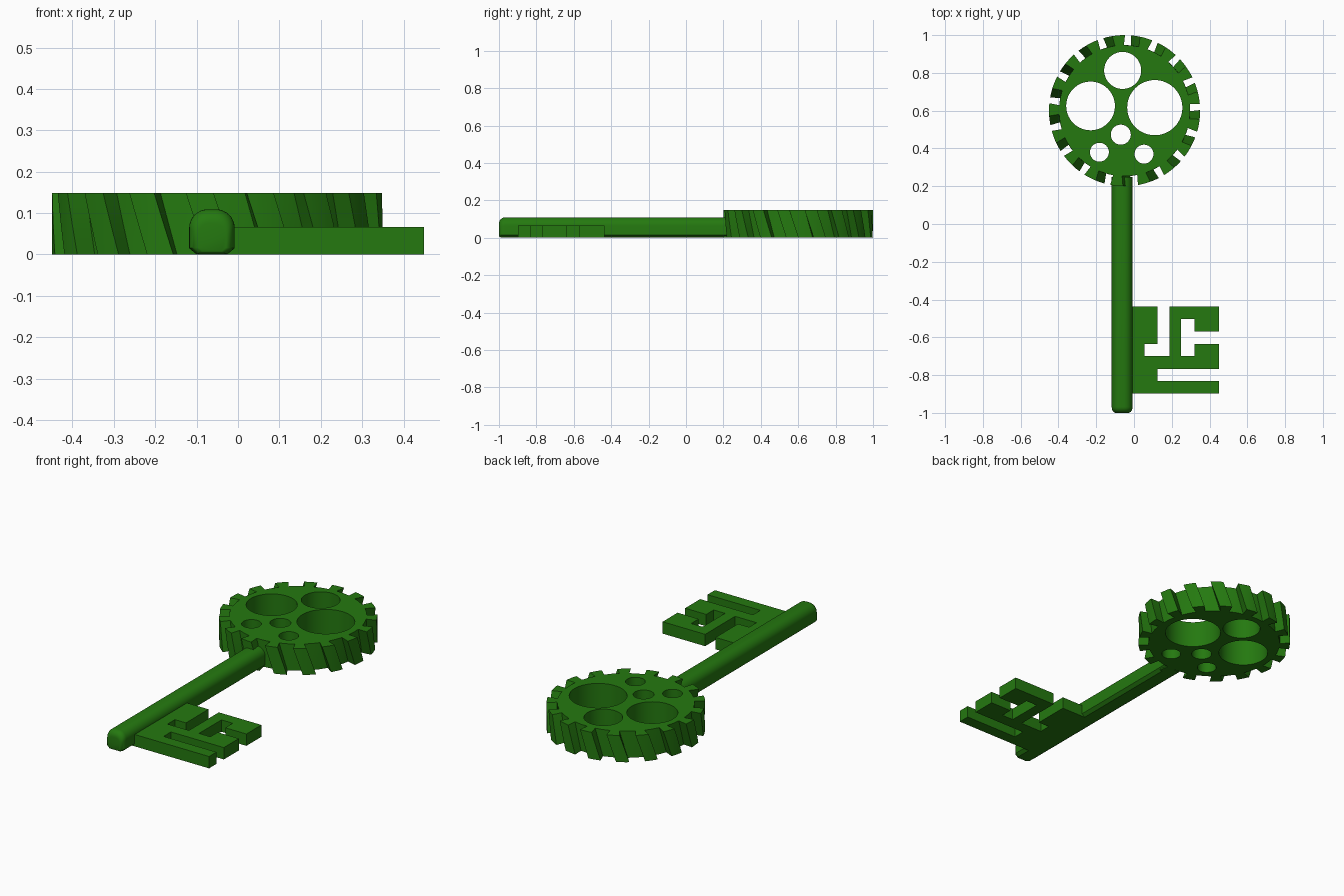
import bpy, bmesh
from math import sin, cos, pi, radians

if "Cube" in bpy.data.objects:
    bpy.data.objects.remove(bpy.data.objects["Cube"])

green = bpy.data.materials.new("green")
green.diffuse_color = (0.018, 0.19, 0.005, 1)
green.use_nodes = True
green.node_tree.nodes["Principled BSDF"].inputs["Base Color"].default_value = green.diffuse_color


def loft(name, rings):
    """Skin a stack of equal-length point rings and cap both ends."""
    bm = bmesh.new()
    rows = [[bm.verts.new(p) for p in ring] for ring in rings]
    n = len(rows[0])
    for a, b in zip(rows, rows[1:]):
        for i in range(n):
            j = (i + 1) % n
            bm.faces.new((a[i], a[j], b[j], b[i]))
    bm.faces.new(rows[0][::-1])
    bm.faces.new(rows[-1])
    bmesh.ops.recalc_face_normals(bm, faces=bm.faces)
    mesh = bpy.data.meshes.new(name)
    bm.to_mesh(mesh)
    bm.free()
    obj = bpy.data.objects.new(name, mesh)
    bpy.context.collection.objects.link(obj)
    mesh.materials.append(green)
    return obj


def smooth(obj, angle=30):
    bpy.ops.object.select_all(action='DESELECT')
    obj.select_set(True)
    bpy.context.view_layer.objects.active = obj
    bpy.ops.object.shade_smooth_by_angle(angle=radians(angle))


# Head: disc with 17 slots, twisted along its height
CX, CY, R, ROOT, H = -0.05, 0.60, 0.40, 0.347, 0.148
TEETH, SLOT, TWIST = 17, 11.5, 7.0
pitch = 360 / TEETH


def gear_ring(z, turn):
    pts = []
    for k in range(TEETH):
        mid = 274.5 + turn + k * pitch
        edge = SLOT / 2
        # slot floor, then tooth crest (slot walls are parallel)
        arc = [(ROOT, -edge * R / ROOT), (ROOT, 0), (ROOT, edge * R / ROOT)]
        arc += [(R, edge + (pitch - SLOT) * t / 4) for t in range(5)]
        for r, a in arc:
            a = radians(mid + a)
            pts.append((CX + r * cos(a), CY + r * sin(a), z))
    return pts


head = loft("key_head", [gear_ring(H * t / 4, TWIST * (1 - t / 4)) for t in range(5)])

# Round holes through the head
holes = [(-0.06, 0.813, 0.098), (-0.23, 0.625, 0.129), (0.11, 0.616, 0.146),
         (-0.07, 0.473, 0.053), (-0.183, 0.38, 0.05), (0.053, 0.37, 0.05)]
for x, y, r in holes:
    bpy.ops.mesh.primitive_cylinder_add(vertices=64, radius=r, depth=0.5, location=(x, y, 0.07))
    cutter = bpy.context.object
    cutter.name = "hole_cutter"
    cutter.hide_render = True
    bpy.context.view_layer.objects.active = head
    mod = head.modifiers.new("hole", 'BOOLEAN')
    mod.object = cutter
    mod.operation = 'DIFFERENCE'
    mod.solver = 'EXACT'
    bpy.ops.object.modifier_apply(modifier=mod.name)
    bpy.data.objects.remove(cutter)
smooth(head)

# Shaft: rounded top, chamfered flat bottom, rounded free end
SX, W, TOP, FILLET = -0.063, 0.055, 0.109, 0.045
half = [(W - 0.018, 0), (W, 0.015)]
half += [(W - FILLET + FILLET * cos(a), TOP - FILLET + FILLET * sin(a))
         for a in [pi / 2 * i / 8 for i in range(9)]]
profile = half + [(-x, z) for x, z in reversed(half)]


def shaft_ring(y, s):
    return [(SX + x * s, y, 0.02 + (z - 0.02) * s) for x, z in profile]


rings = []
for i in range(7):
    a = pi / 2 * i / 6
    rings.append(shaft_ring(-1 + 0.032 * (1 - cos(a)), 0.62 + 0.38 * sin(a)))
rings.append(shaft_ring(0.25, 1))
smooth(loft("key_shaft", rings), 35)

# Bit: flat plate with the stepped cut-outs
outline = [(-0.06, -0.437), (0.124, -0.437), (0.124, -0.635), (0.056, -0.635),
           (0.056, -0.70), (0.188, -0.70), (0.188, -0.437), (0.45, -0.437),
           (0.45, -0.569), (0.32, -0.569), (0.32, -0.503), (0.25, -0.503),
           (0.25, -0.70), (0.32, -0.70), (0.32, -0.635), (0.45, -0.635),
           (0.45, -0.767), (0.124, -0.767), (0.124, -0.832), (0.45, -0.832),
           (0.45, -0.897), (-0.06, -0.897)]
loft("key_bit", [[(x, y, z) for x, y in outline] for z in (0, 0.066)])
